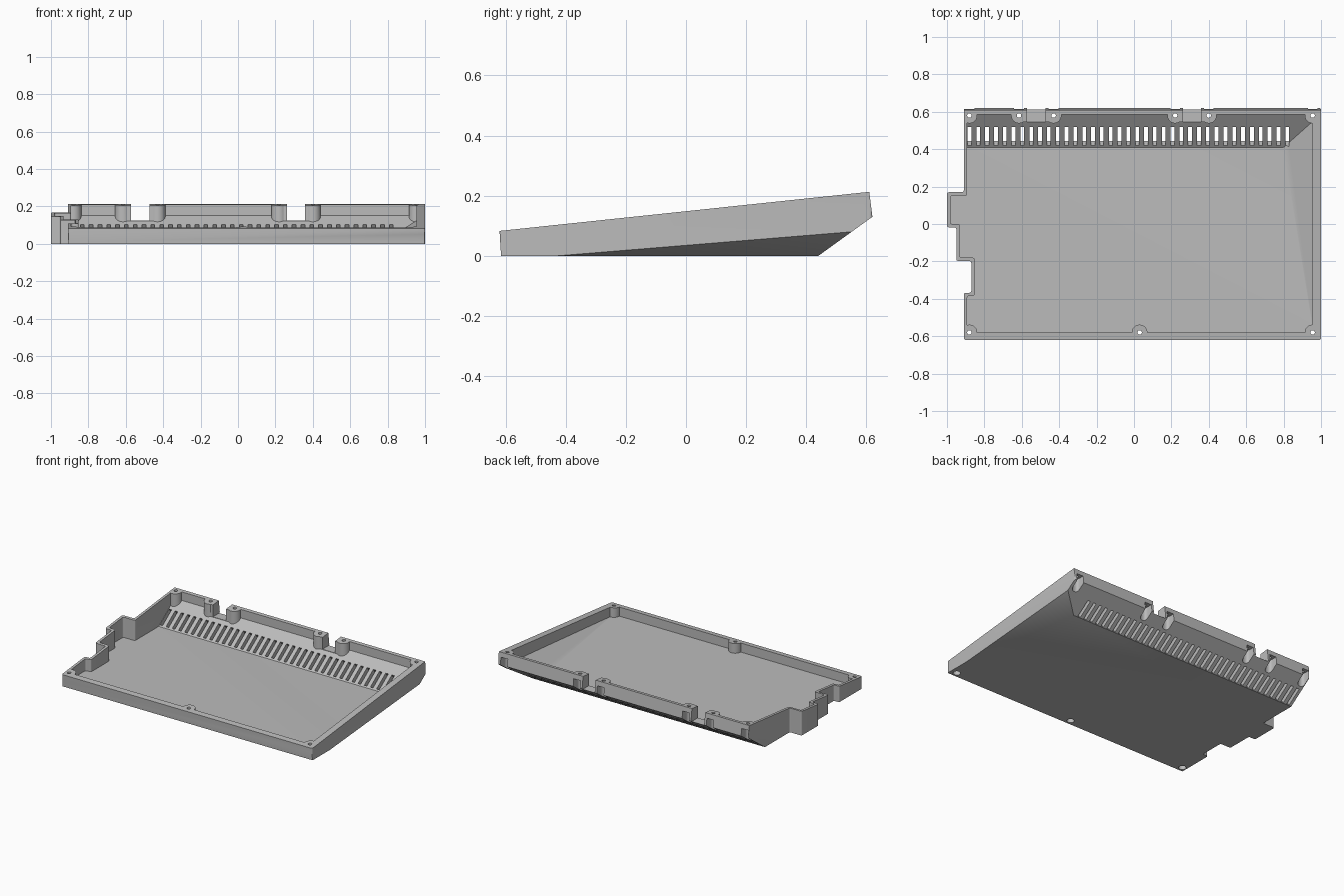
import bpy, bmesh, math
from mathutils import Vector, Matrix

old = bpy.data.objects.get("Cube")
if old:
    bpy.data.objects.remove(old, do_unlink=True)

grey = bpy.data.materials.new("plain grey")
grey.use_nodes = True
colour = (0.5, 0.5, 0.5, 1)
grey.diffuse_color = colour
grey.node_tree.nodes["Principled BSDF"].inputs["Base Color"].default_value = colour


def rounded(points, radius, steps=5):
    """Round every corner of a closed outline."""
    result = []
    for i, p in enumerate(points):
        p, a, b = Vector(p), Vector(points[i - 1]), Vector(points[(i + 1) % len(points)])
        start = p + (a - p).normalized() * radius
        end = p + (b - p).normalized() * radius
        for s in range(steps + 1):
            t = s / steps
            result.append(start * (1 - t) ** 2 + p * 2 * t * (1 - t) + end * t * t)
    return result


def add_prism(bm, outline, low, high):
    base = bm.faces.new([bm.verts.new((x, y, low)) for x, y in outline])
    top = bmesh.ops.extrude_face_region(bm, geom=[base])["geom"]
    verts = [v for v in top if isinstance(v, bmesh.types.BMVert)]
    bmesh.ops.translate(bm, verts=verts, vec=(0, 0, high - low))


def circle(x, y, r, sides=24):
    return [(x + r * math.cos(k * math.tau / sides), y + r * math.sin(k * math.tau / sides))
            for k in range(sides)]


def box(x0, x1, y0, y1):
    return [(x0, y0), (x1, y0), (x1, y1), (x0, y1)]


def trim(bm, point, normal):
    """Cut away everything on the normal side of a plane and cap the cut."""
    cut = bmesh.ops.bisect_plane(bm, geom=bm.verts[:] + bm.edges[:] + bm.faces[:], dist=1e-5,
                                 plane_co=point, plane_no=Vector(normal).normalized(),
                                 clear_outer=True)
    edges = [e for e in cut["geom_cut"] if isinstance(e, bmesh.types.BMEdge)]
    bmesh.ops.edgeloop_fill(bm, edges=edges)


def downward_normal(a, b, c):
    n = (Vector(b) - Vector(a)).cross(Vector(c) - Vector(a))
    return n if n.z < 0 else -n


def finish(bm, name):
    bmesh.ops.recalc_face_normals(bm, faces=bm.faces)
    mesh = bpy.data.meshes.new(name)
    bm.to_mesh(mesh)
    bm.free()
    mesh.materials.append(grey)
    ob = bpy.data.objects.new(name, mesh)
    bpy.context.collection.objects.link(ob)
    return ob


def prisms(name, items):
    bm = bmesh.new()
    for outline, low, high in items:
        add_prism(bm, outline, low, high)
    return finish(bm, name)


def subtract(target, cutter):
    cutter.hide_render = True
    bpy.context.view_layer.objects.active = target
    mod = target.modifiers.new("cut", "BOOLEAN")
    mod.operation, mod.solver, mod.object = "DIFFERENCE", "EXACT", cutter
    bpy.ops.object.modifier_apply(modifier=mod.name)
    bpy.data.objects.remove(cutter, do_unlink=True)


# Outer body: stepped plan, sloping top, undercut back and one bevelled flank
left_steps = [(-.91, .17), (-1, .17), (-1, -.018), (-.95, -.018),
              (-.95, -.198), (-.87, -.198), (-.87, -.368), (-.91, -.368)]
bm = bmesh.new()
add_prism(bm, rounded(box(-.91, 1, -.62, .62) + left_steps, .012), 0, .4)
flank = [(1, -.43, 0), (1, .55, .08), (.86, .44, 0)]
trim(bm, (0, -.62, .083), (0, -.13, 1.23))
trim(bm, (0, -.62, .083), (0, -1, -.06))
trim(bm, (0, .62, .13), (0, .08, .01))
trim(bm, (0, .44, 0), (0, .13, -.18))
trim(bm, flank[0], downward_normal(*flank))
tray = finish(bm, "tray_shell")

# Cavity with a raised floor, sloping back and sloping flank
inner_steps = [(-.892, .152), (-.982, .152), (-.982, 0), (-.932, 0),
               (-.932, -.18), (-.852, -.18), (-.852, -.385), (-.892, -.385)]
floor = .025
bm = bmesh.new()
add_prism(bm, rounded(box(-.892, .955, -.58, .585) + inner_steps, .012), floor, .4)
inner_flank = [(.95, -.52, floor), (.8, .41, floor), (.955, .555, .125)]
trim(bm, (0, .41, floor), (0, .13, -.18))
trim(bm, inner_flank[0], downward_normal(*inner_flank))
cavity = finish(bm, "cavity_cutter")

# Screw bosses and the blocks between the paired back bosses stay solid
back_x = [-.88, -.615, -.43, .22, .40, .955]
front_x = [-.88, .03, .955]
screws = [(x, .58) for x in back_x] + [(x, -.58) for x in front_x]
notches = [(-.615, -.43), (.22, .40)]
subtract(cavity, prisms("boss_cutter", [(circle(x, y, .042), -.1, .5) for x, y in screws]))
subtract(cavity, prisms("block_cutter", [(box(a, b, .545, .7), -.1, .5) for a, b in notches]))
subtract(tray, cavity)

# Cable notches in the back wall
subtract(tray, prisms("notch_cutter", [(box(a + .042, b - .042, .5, .7), .125, .5)
                                       for a, b in notches]))

# Vent slots square to the sloping back
angle = math.atan2(.13, .18)
bm = bmesh.new()
for k in range(37):
    place = (Matrix.Translation((-.88 + k * .0472, .47, .068)) @ Matrix.Rotation(angle, 4, "X")
             @ Matrix.Diagonal((.02, .122, .14, 1)))
    bmesh.ops.create_cube(bm, size=1, matrix=place)
subtract(tray, finish(bm, "vent_cutter"))

# Screw pockets from below, open to the rear along the back wall
pockets = [(rounded(box(x - .026, x + .026, .557, .7), .024), -.1, .18) for x in back_x]
pockets += [(circle(x, -.58, .024), -.1, .055) for x in front_x]
subtract(tray, prisms("pocket_cutter", pockets))

# Through holes for the screws
subtract(tray, prisms("hole_cutter", [(circle(x, y, .012, 16), -.2, .5) for x, y in screws]))

bpy.ops.object.select_all(action="DESELECT")
tray.select_set(True)
bpy.context.view_layer.objects.active = tray
bpy.ops.object.shade_smooth_by_angle(angle=math.radians(30))
